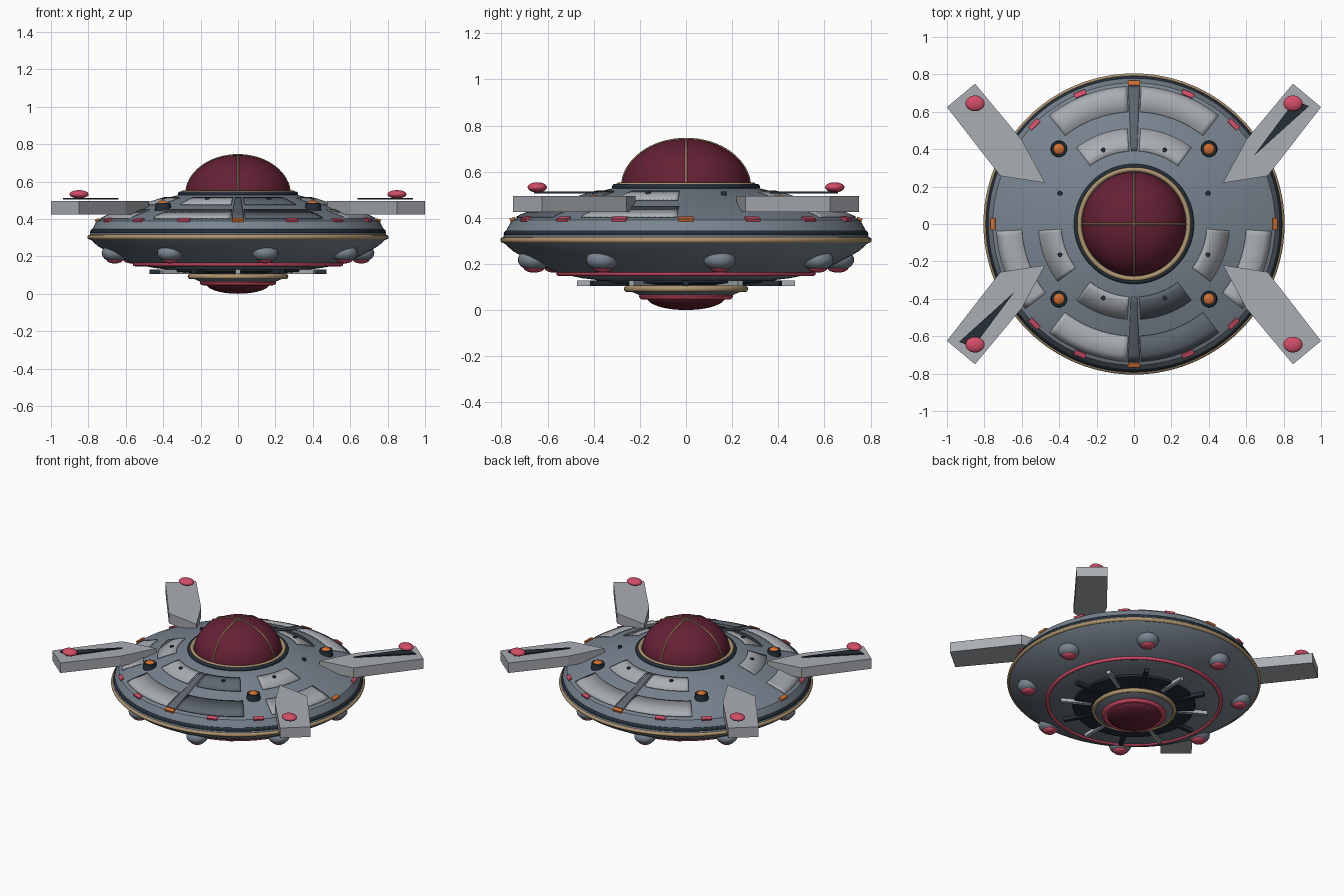
import bpy, bmesh, math
from mathutils import Matrix, Vector

cube = bpy.data.objects.get("Cube")
if cube:
    bpy.data.objects.remove(cube)


def material(name, r, g, b):
    m = bpy.data.materials.new(name)
    m.use_nodes = True
    m.diffuse_color = (r, g, b, 1)
    node = next(n for n in m.node_tree.nodes if n.type == 'BSDF_PRINCIPLED')
    node.inputs["Base Color"].default_value = (r, g, b, 1)
    node.inputs["Roughness"].default_value = 0.6
    return m


HULL = material("slate_grey", .19, .23, .28)
LIGHT = material("light_grey", .40, .42, .45)
SHADE = material("deep_grey", .11, .13, .16)
DARK = material("near_black", .018, .028, .04)
TAN = material("tan_brass", .43, .30, .16)
PINK = material("rose_pink", .66, .075, .14)
WINE = material("wine_red", .13, .015, .035)
ORANGE = material("orange", .65, .16, .03)


def finish(name, bm, mat, smooth=True):
    bmesh.ops.recalc_face_normals(bm, faces=bm.faces)
    mesh = bpy.data.meshes.new(name)
    bm.to_mesh(mesh)
    bm.free()
    mesh.materials.append(mat)
    ob = bpy.data.objects.new(name, mesh)
    bpy.context.collection.objects.link(ob)
    if smooth:
        bpy.ops.object.select_all(action='DESELECT')
        ob.select_set(True)
        bpy.context.view_layer.objects.active = ob
        bpy.ops.object.shade_smooth_by_angle(angle=math.radians(35))
    return ob


def lathe(name, profile, mat, steps=96):
    bm = bmesh.new()
    vs = [bm.verts.new((r, 0, z)) for r, z in profile]
    es = [bm.edges.new(p) for p in zip(vs, vs[1:])]
    bmesh.ops.spin(bm, geom=vs + es, cent=(0, 0, 0), axis=(0, 0, 1),
                   angle=math.tau, steps=steps, use_duplicate=False)
    bmesh.ops.remove_doubles(bm, verts=bm.verts, dist=0.0005)
    return finish(name, bm, mat)


def ring(name, r, z, tube, mat, flat=1.0):
    n = 12
    pts = [(r + tube * math.cos(math.tau * i / n), z + tube * flat * math.sin(math.tau * i / n))
           for i in range(n + 1)]
    return lathe(name, pts, mat)


def polar(r, deg, z):
    a = math.radians(deg)
    return Vector((r * math.cos(a), r * math.sin(a), z))


def ellipsoid(name, loc, size, mat):
    bm = bmesh.new()
    bmesh.ops.create_uvsphere(bm, u_segments=24, v_segments=14, radius=1)
    bmesh.ops.transform(bm, verts=bm.verts, matrix=Matrix.Translation(loc) @ Matrix.Diagonal((*size, 1)))
    return finish(name, bm, mat)


def disc(name, loc, r, height, mat):
    bm = bmesh.new()
    bmesh.ops.create_cone(bm, cap_ends=True, segments=24, radius1=r, radius2=r * .9, depth=height,
                          matrix=Matrix.Translation(loc))
    return finish(name, bm, mat)


def box(name, r, deg, z, size, mat, tilt=0):
    bm = bmesh.new()
    m = (Matrix.Translation(polar(r, deg, z)) @ Matrix.Rotation(math.radians(deg), 4, 'Z')
         @ Matrix.Rotation(tilt, 4, 'Y') @ Matrix.Diagonal((*size, 1)))
    bmesh.ops.create_cube(bm, size=1, matrix=m)
    return finish(name, bm, mat, False)


def prism(name, pts, z0, z1, mat):
    bm = bmesh.new()
    face = bm.faces.new([bm.verts.new((x, y, z0)) for x, y in pts])
    top = bmesh.ops.extrude_face_region(bm, geom=[face])
    bmesh.ops.translate(bm, vec=(0, 0, z1 - z0),
                        verts=[v for v in top["geom"] if isinstance(v, bmesh.types.BMVert)])
    return finish(name, bm, mat, False)


# Saucer hull: upper and lower shells
UPPER = [(.80, .30), (.785, .335), (.755, .39), (.70, .415), (.55, .46), (.42, .503), (.29, .535), (0, .535)]
LOWER = [(0, .12), (.30, .12), (.45, .138), (.55, .158), (.66, .205), (.75, .255), (.80, .30)]
lathe("hull_upper", UPPER, HULL)
lathe("hull_lower", LOWER, HULL)


def hull_z(r):
    for (ra, za), (rb, zb) in zip(UPPER, UPPER[1:]):
        if rb <= r <= ra:
            return za + (zb - za) * (ra - r) / (ra - rb)
    return .3


def plate(name, radii, a0, a1, mat, steps=16, lift=.004):
    bm = bmesh.new()
    rows = [[bm.verts.new(polar(r, a0 + (a1 - a0) * i / steps, hull_z(r) + lift))
             for i in range(steps + 1)] for r in radii]
    for lo, hi in zip(rows, rows[1:]):
        for i in range(steps):
            bm.faces.new((lo[i], lo[i + 1], hi[i + 1], hi[i]))
    ob = finish(name, bm, mat)
    thick = ob.modifiers.new("thickness", 'SOLIDIFY')
    thick.thickness = .006
    thick.offset = 0


# Plating on the upper deck, two rows in each eighth
for k, mat in enumerate([None, LIGHT, LIGHT, None, LIGHT, LIGHT, SHADE, LIGHT]):
    if mat:
        lead, trail = (3, 38) if k % 2 == 0 else (7, 42)
        plate(f"outer_panel_{k}", (.735, .70, .60), k * 45 + lead, k * 45 + trail, mat)
        plate(f"inner_panel_{k}", (.51, .42, .39), k * 45 + lead + 1, k * 45 + trail - 1, mat)
for deg in (90, 270):
    plate(f"deck_slot_{deg}", (.735, .70, .55, .42, .39), deg - 2.4, deg + 2.4, SHADE, 4, .003)

# Rim trim and marker lights
ring("rim_trim", .792, .303, .013, TAN)
ring("rim_groove", .774, .33, .017, DARK)
for k in range(16):
    box(f"rim_light_{k}", .752, k * 22.5, .394, (.026, .065, .013),
        PINK if k % 4 else ORANGE, .35)

# Deck rivets and knobs
for k in range(8):
    disc(f"deck_rivet_{k}", polar(.428, 22.5 + 45 * k, .505), .013, .018, DARK)
for k in range(4):
    spot = polar(.567, 45 + 90 * k, .466)
    disc(f"knob_base_{k}", spot, .045, .04, DARK)
    ellipsoid(f"knob_{k}", spot + Vector((0, 0, .018)), (.03, .03, .015), ORANGE)

# Cockpit dome with collar and crossing frame bars
lathe("dome", [(.278 * math.cos(i * math.pi / 32), .53 + .212 * math.sin(i * math.pi / 32))
               for i in range(17)], WINE)
ring("collar_seal", .308, .534, .013, DARK)
ring("collar", .292, .54, .013, TAN)
for name, turn in (("frame_bar_x", 0), ("frame_bar_y", 90)):
    curve = bpy.data.curves.new(name, 'CURVE')
    curve.dimensions = '3D'
    curve.bevel_depth = .005
    curve.bevel_resolution = 2
    line = curve.splines.new('POLY')
    line.points.add(32)
    for i, p in enumerate(line.points):
        a = math.pi * i / 32
        p.co = (*polar(.278 * math.cos(a), turn, .53 + .212 * math.sin(a)), 1)
    curve.materials.append(TAN)
    bpy.context.collection.objects.link(bpy.data.objects.new(name, curve))

# Four swept arms with lamps; two carry a dark inlay
ARM = [(1, .625), (.85, .75), (.60, .45), (.476, .22), (.715, .257)]
INLAY = [(.64, .364), (.935, .63), (.86, .66)]
for sx in (1, -1):
    for sy in (1, -1):
        side = ("back" if sy > 0 else "front") + ("_left" if sx > 0 else "_right")
        prism(f"{side}_arm", [(x * sx, y * sy) for x, y in ARM], .425, .495, LIGHT)
        if sx == sy:
            prism(f"{side}_inlay", [(x * sx, y * sy) for x, y in INLAY], .505, .513, DARK)
        ellipsoid(f"{side}_lamp", (.85 * sx, .645 * sy, .532), (.051, .042, .022), PINK)

# Underside pods with glowing tips
for k in range(8):
    spot = polar(.675, 12.5 + 45 * k, .218)
    ellipsoid(f"pod_{k}", spot, (.07, .07, .048), HULL)
    ellipsoid(f"pod_tip_{k}", spot - Vector((0, 0, .035)), (.045, .045, .021), PINK)

# Belly: ring, spokes, hub and lens
ring("belly_ring", .55, .16, .013, PINK)
lathe("belly_recess", [(.39, .132), (.385, .118), (.26, .108), (0, .108)], DARK)
for k in range(12):
    box(f"belly_spoke_{k}", .375, 30 * k, .117, (.195, .026, .024), LIGHT if k % 2 else DARK)
lathe("hub", [(.26, .115), (.25, .085), (.19, .06), (0, .06)], HULL)
ring("hub_trim", .255, .092, .014, TAN)
ring("lens_ring", .185, .06, .019, PINK, .8)
lathe("belly_lens", [(.17 * math.cos(i * math.pi / 24), .055 - .055 * math.sin(i * math.pi / 24))
                     for i in range(13)], WINE)
